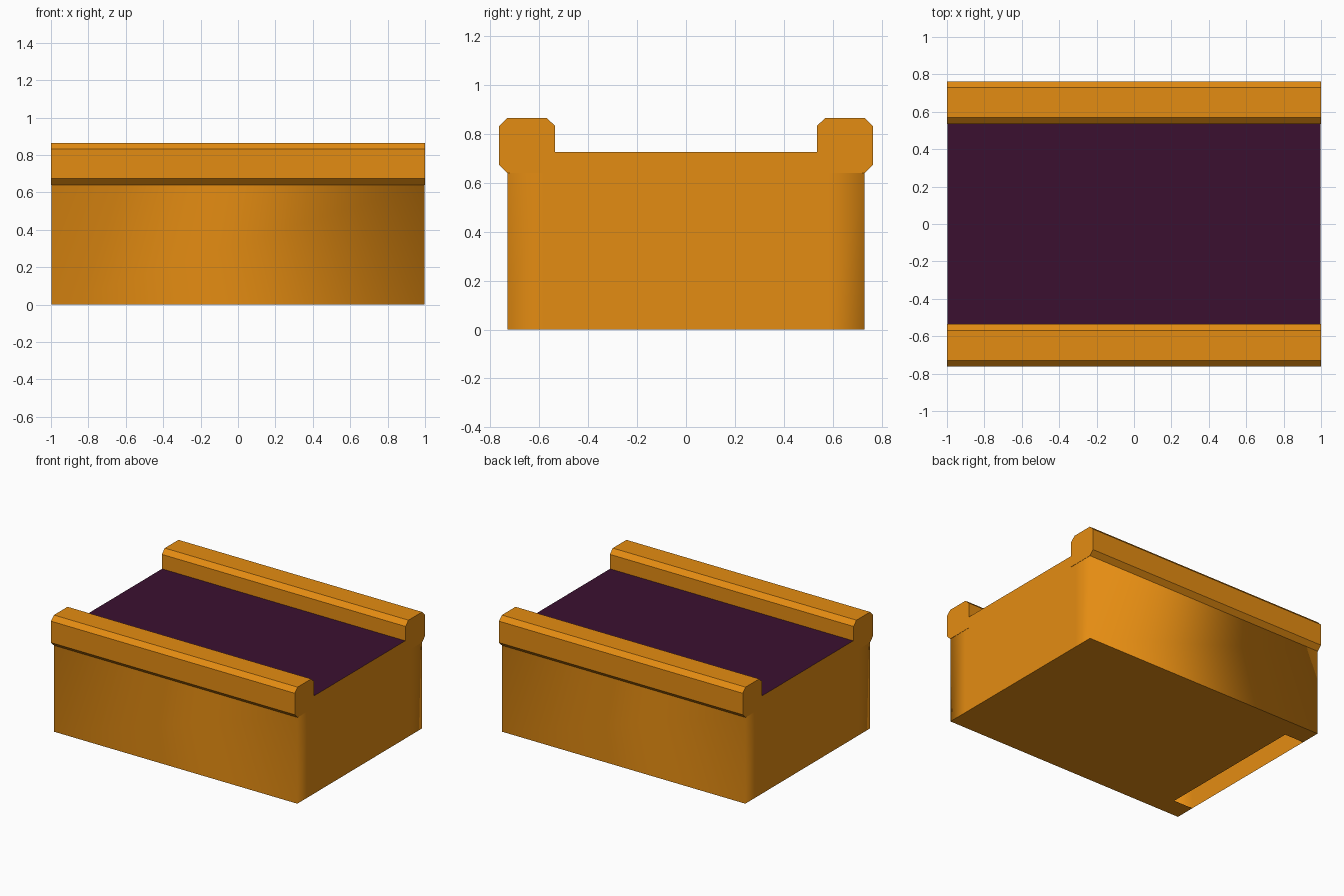
import bpy, bmesh

if "Cube" in bpy.data.objects:
    bpy.data.objects.remove(bpy.data.objects["Cube"])

def material(name, rgb):
    m = bpy.data.materials.new(name)
    m.diffuse_color = (*rgb, 1)
    m.use_nodes = True
    m.node_tree.nodes["Principled BSDF"].inputs["Base Color"].default_value = m.diffuse_color
    return m

orange = material("orange", (0.775, 0.262, 0.006))
purple = material("dark purple", (0.044, 0.005, 0.030))

def make_object(name, bm, *mats):
    me = bpy.data.meshes.new(name)
    bm.to_mesh(me)
    bm.free()
    for m in mats:
        me.materials.append(m)
    ob = bpy.data.objects.new(name, me)
    bpy.context.collection.objects.link(ob)
    return ob

L, W, IN = 0.998, 0.73, 0.58      # half length, half width, inner column
Z_SIDE, Z_BELT = 0.645, 0.725
GAP = -0.84                       # underside is open beyond this x

# body skin: ring of upright faces, softly shaded round the corners
bm = bmesh.new()
ring = [(-L, -W), (L, -W), (L, -IN), (L, IN), (L, W), (-L, W), (-L, IN), (-L, -IN)]
low = [bm.verts.new((x, y, 0)) for x, y in ring]
high = [bm.verts.new((x, y, Z_SIDE if abs(y) == W else Z_BELT)) for x, y in ring]
for i in range(8):
    j = (i + 1) % 8
    bm.faces.new((low[i], low[j], high[j], high[i])).smooth = True

# underside: two edge strips and a floor that stops short of one end
for x0, y0, y1 in ((-L, -W, -IN), (GAP, -IN, IN), (-L, IN, W)):
    bm.faces.new([bm.verts.new(p) for p in
                  ((x0, y0, 0), (x0, y1, 0), (L, y1, 0), (L, y0, 0))])
make_object("conveyor_body", bm, orange)

# belt surface
bm = bmesh.new()
bm.faces.new([bm.verts.new((x, y, Z_BELT)) for x, y in
              ((-L, -IN), (L, -IN), (L, IN), (-L, IN))])
make_object("belt", bm, purple)

# chamfered rails, mirrored across the belt
profile = [(0.535, 0.64), (0.73, 0.64), (0.763, 0.673), (0.763, 0.832),
           (0.73, 0.865), (0.57, 0.865), (0.535, 0.832)]
for name, side in (("front_rail", -1), ("back_rail", 1)):
    bm = bmesh.new()
    face = bm.faces.new([bm.verts.new((-1, side * y, z)) for y, z in profile])
    ext = bmesh.ops.extrude_face_region(bm, geom=[face], use_keep_orig=True)
    bmesh.ops.translate(bm, vec=(2, 0, 0),
                        verts=[v for v in ext["geom"] if isinstance(v, bmesh.types.BMVert)])
    bmesh.ops.recalc_face_normals(bm, faces=bm.faces)
    make_object(name, bm, orange)
